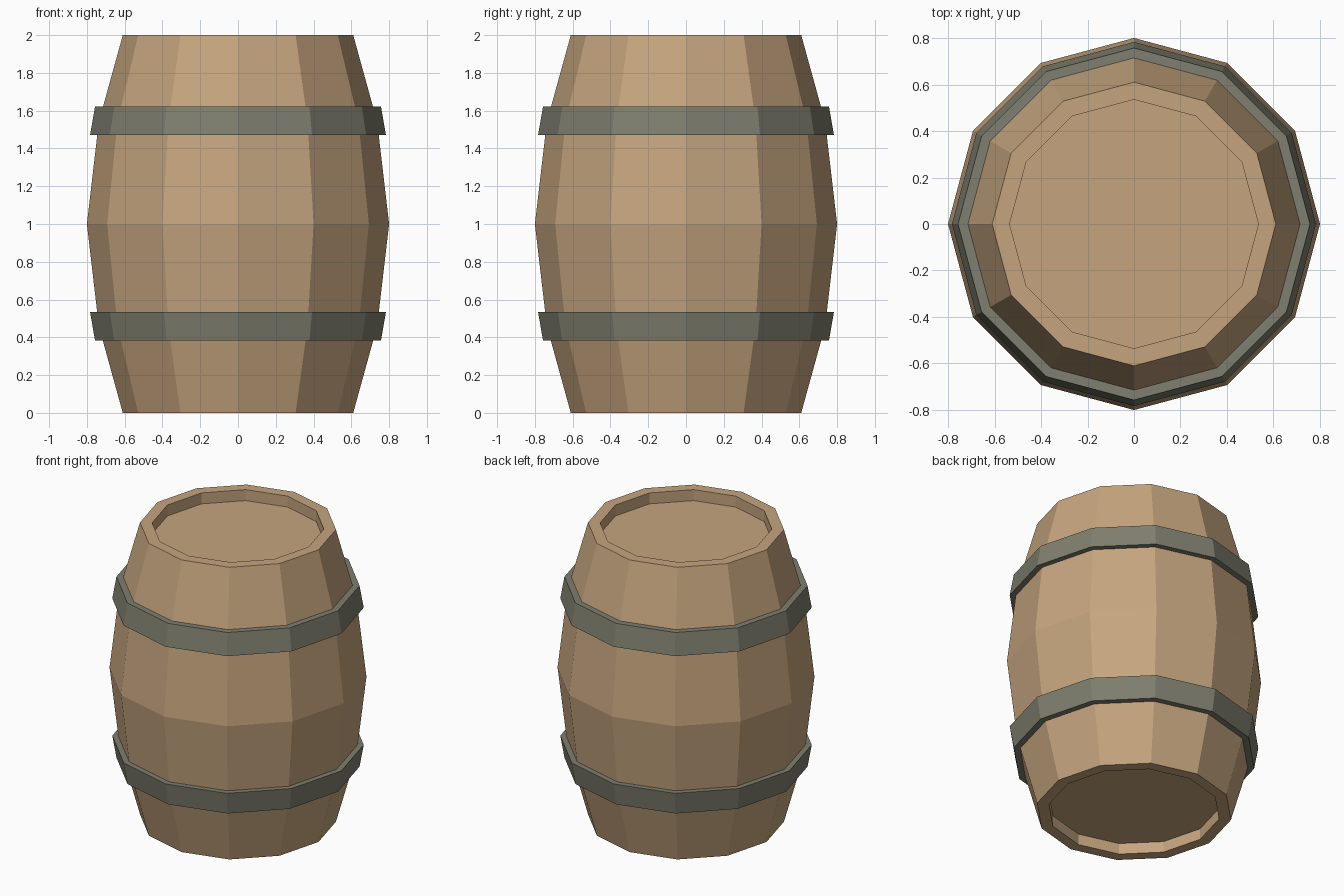
import bpy, bmesh, math

if "Cube" in bpy.data.objects:
    bpy.data.objects.remove(bpy.data.objects["Cube"])

SIDES = 12


def material(name, rgb):
    m = bpy.data.materials.new(name)
    m.diffuse_color = (*rgb, 1)
    m.use_nodes = True
    m.node_tree.nodes["Principled BSDF"].inputs["Base Color"].default_value = m.diffuse_color
    return m


wood = material("tan wood", (0.56, 0.376, 0.21))
iron = material("grey green iron", (0.212, 0.21, 0.16))


def lathe(name, profile, mat, closed=False):
    """Revolve (radius, z) points into a flat-faced part; open ends get capped."""
    bm = bmesh.new()
    rings = [[bm.verts.new((r * math.cos(2 * math.pi * i / SIDES),
                            r * math.sin(2 * math.pi * i / SIDES), z))
              for i in range(SIDES)] for r, z in profile]
    pairs = list(zip(rings, rings[1:]))
    if closed:
        pairs.append((rings[-1], rings[0]))
    else:
        bm.faces.new(rings[0])
        bm.faces.new(rings[-1])
    for a, b in pairs:
        for i in range(SIDES):
            j = (i + 1) % SIDES
            bm.faces.new((a[i], a[j], b[j], b[i]))
    bmesh.ops.recalc_face_normals(bm, faces=bm.faces)
    me = bpy.data.meshes.new(name)
    bm.to_mesh(me)
    bm.free()
    me.materials.append(mat)
    ob = bpy.data.objects.new(name, me)
    bpy.context.collection.objects.link(ob)
    return ob


# Barrel body with recessed lid and base
half = [(0.535, 0.075), (0.535, 0), (0.61, 0), (0.737, 0.46)]
body = half + [(0.80, 1.0)] + [(r, 2 - z) for r, z in reversed(half)]
lathe("barrel_body", body, wood)

# Hoops, mirrored about mid height, wider towards the belly
hoop = [(0.70, 0.383), (0.757, 0.383), (0.783, 0.533), (0.70, 0.533)]
lathe("lower_hoop", hoop, iron, closed=True)
lathe("upper_hoop", [(r, 2 - z + 0.005) for r, z in hoop], iron, closed=True)
